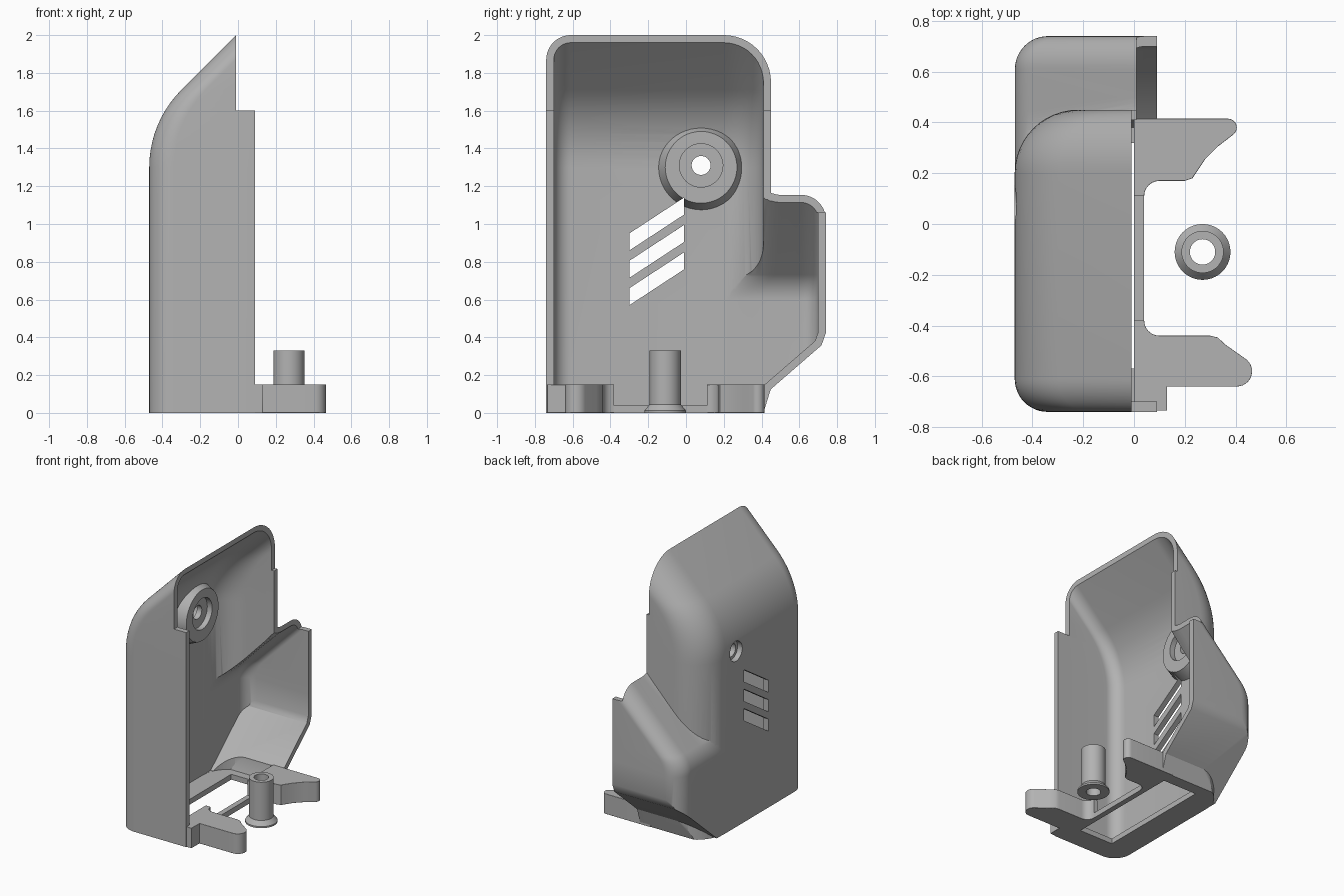
import bpy, bmesh
from math import sin, cos, tan, radians, sqrt, pi
from mathutils import Vector

if "Cube" in bpy.data.objects:
    bpy.data.objects.remove(bpy.data.objects["Cube"], do_unlink=True)

grey = bpy.data.materials.new("plain grey")
grey.use_nodes = True
grey.diffuse_color = (0.45, 0.45, 0.45, 1)
grey.node_tree.nodes["Principled BSDF"].inputs["Base Color"].default_value = grey.diffuse_color

BACK, RIGHT, LEFT, EXT = -0.47, -0.74, 0.45, 0.74   # outer limits of the shell
R_SMALL, R_BIG, WALL, FAR = 0.13, 0.25, 0.04, 0.7


def finish(bm, name):
    bmesh.ops.recalc_face_normals(bm, faces=bm.faces)
    mesh = bpy.data.meshes.new(name)
    bm.to_mesh(mesh)
    bm.free()
    ob = bpy.data.objects.new(name, mesh)
    bpy.context.collection.objects.link(ob)
    mesh.materials.append(grey)
    return ob


def loft(name, rings, cuts=()):
    """Capped solid through rings of points, optionally trimmed by planes."""
    bm = bmesh.new()
    rows = [[bm.verts.new(p) for p in ring] for ring in rings]
    n = len(rows[0])
    for a, b in zip(rows, rows[1:]):
        for i in range(n):
            j = (i + 1) % n
            bm.faces.new((a[i], a[j], b[j], b[i]))
    bm.faces.new(rows[0])
    bm.faces.new(rows[-1])
    bmesh.ops.recalc_face_normals(bm, faces=bm.faces)
    bmesh.ops.triangulate(bm, faces=bm.faces)
    for co, no in cuts:
        bmesh.ops.bisect_plane(bm, geom=bm.verts[:] + bm.edges[:] + bm.faces[:],
                               plane_co=co, plane_no=no, clear_outer=True)
        bmesh.ops.holes_fill(bm, edges=[e for e in bm.edges if e.is_boundary])
    return finish(bm, name)


def box(name, x0, x1, y0, y1, z0, z1):
    return loft(name, [[(x0, y0, z), (x1, y0, z), (x1, y1, z), (x0, y1, z)] for z in (z0, z1)])


def disc(name, x0, x1, r0, r1, y, z):
    """Round bar along x."""
    return loft(name, [[(x, y + r * cos(k * pi / 24), z + r * sin(k * pi / 24)) for k in range(48)]
                       for x, r in ((x0, r0), (x1, r1))])


def combine(ob, other, op):
    mod = ob.modifiers.new(op, 'BOOLEAN')
    mod.operation, mod.solver, mod.object = op, 'EXACT', other
    bpy.context.view_layer.objects.active = ob
    bpy.ops.object.modifier_apply(modifier=mod.name)
    bpy.data.objects.remove(other, do_unlink=True)


def arc(cx, cy, r, a0, a1, n=12):
    angles = [radians(a0 + (a1 - a0) * i / n) for i in range(n + 1)]
    return [(cx + r * cos(a), cy + r * sin(a)) for a in angles]


def leaning_path(z0, bend, tangent):
    """(z, x shift): straight up, then curving into a 45 degree lean."""
    r = tangent / tan(radians(22.5))
    turn = [radians(45 * i / 10) for i in range(11)]
    return ([(z0, 0)] + [(bend - tangent + r * sin(a), r * (1 - cos(a))) for a in turn]
            + [(bend + FAR, FAR)])


def body_section(dx, t):
    x = BACK + t + dx
    return ([(FAR + t, RIGHT + t)]
            + arc(BACK + R_SMALL + dx, RIGHT + R_SMALL, R_SMALL - t, 270, 180)
            + arc(BACK + R_BIG + dx, LEFT - R_BIG, R_BIG - t, 180, 90)
            + [(FAR + t, LEFT - t)])


def side_y(x, t):
    """Height of the body's rounded left side at x."""
    d, r = min(0, x - BACK - R_BIG), R_BIG - t
    return LEFT - R_BIG + sqrt(max(0, r * r - d * d))


def bulge_section(dx, t):
    xb, r = BACK + t + dx + 0.001, 0.09 + t
    xs = max(xb - r, BACK + t + 0.001)
    start = Vector((xs, side_y(xs, t) - 0.01))
    knee = Vector((xb, side_y(xb, t)))
    end = knee + Vector((0, r))
    blend = []
    for i in range(11):
        u = i / 10
        blend.append(tuple(start * (1 - u) ** 2 + knee * 2 * u * (1 - u) + end * u * u))
    return ([(FAR + t, 0), (xs, 0)] + blend
            + arc(xb + R_SMALL - t, EXT - R_SMALL, R_SMALL - t, 180, 90)
            + [(FAR + t, EXT - t)])


def trims(t, planes):
    out = []
    for y, z, ny, nz in planes:
        no = Vector((0, ny, nz)).normalized()
        out.append((Vector((0, y, z)) - no * t, no))
    return out


def hull(name, t):
    """Solid of main body plus side bulge, shrunk inward by t."""
    body = loft(name, [[(x, y, z) for x, y in body_section(dx, t)]
                       for z, dx in leaning_path(t, 1.54, 0.24)],
                trims(t, [(0.41, 0, 0.13, -0.04)]))
    bulge = loft("bulge", [[(x, y, z) for x, y in bulge_section(dx, t)]
                           for z, dx in leaning_path(t + 0.001, 0.675, 0.08)],
                 trims(t, [(0.42, 0.10, 0.26, -0.30), (0.72, 0.365, 0.085, -0.03)]))
    combine(body, bulge, 'UNION')
    return body


# Hollow shell, with a raised mount left standing in the cavity
shell = hull("cover_shell", 0)
cavity = hull("cavity", WALL)
combine(cavity, disc("mount", -0.6, -0.35, 0.30, 0.19, 0.08, 1.30), 'DIFFERENCE')
combine(shell, cavity, 'DIFFERENCE')

# Stepped open side, floor notch and floor window, screw seat
cutters = [
    box("cut", 0.09, 2, -2, 2, -1, 3),
    box("cut", -0.01, 2, -2, 2, 1.6, 3),
    box("cut", 0.01, 2, 0.3, 2, 1.06, 3),
    box("cut", 0.04, 2, -0.44, 0.17, -1, 0.2),
    box("cut", -0.28, 0, -0.57, 0.32, -1, 0.2),
    disc("cut", -0.39, 0, 0.115, 0.115, 0.08, 1.31),
    disc("cut", -0.6, -0.43, 0.073, 0.073, 0.08, 1.31),
    disc("cut", -0.6, 0, 0.05, 0.05, 0.08, 1.31),
]
# Slanted ventilation slots
for z in (0.71, 0.855, 1.0):
    cutters.append(loft("cut", [[(x, -0.30, z - 0.14), (x, -0.01, z + 0.05),
                                 (x, -0.01, z + 0.14), (x, -0.30, z - 0.05)] for x in (-0.6, -0.3)]))
for c in cutters:
    combine(shell, c, 'DIFFERENCE')


# Clip feet
def foot(name, outline):
    ob = loft(name, [[(x, y, z) for x, y in outline] for z in (0, 0.15)])
    bev = ob.modifiers.new("soft edges", 'BEVEL')
    bev.width, bev.segments, bev.limit_method, bev.angle_limit = 0.008, 2, 'ANGLE', radians(50)
    return ob


front_foot = foot("front_foot", [(0.0, -0.735), (0.13, -0.735), (0.13, -0.64)]
                  + arc(0.405, -0.58, 0.06, -90, 50)
                  + [(0.36, -0.475), (0.33, -0.447), (0.30, -0.44)]
                  + arc(0.10, -0.38, 0.06, 270, 180, 6) + [(0.0, -0.38)])
rear_foot = foot("rear_foot", [(0.0, 0.11)] + arc(0.10, 0.11, 0.06, 180, 90, 6)
                 + [(0.20, 0.17), (0.23, 0.18), (0.25, 0.21), (0.28, 0.255), (0.33, 0.305)]
                 + arc(0.37, 0.38, 0.035, -50, 90, 8) + [(0.0, 0.415)])

# Loose spacer tube with a flared foot
bm = bmesh.new()
profile = [(0.05, 0), (0.11, 0), (0.11, 0.012), (0.083, 0.045), (0.083, 0.33), (0.05, 0.33)]
vs = [bm.verts.new((0.27 + r, -0.11, z)) for r, z in profile]
es = [bm.edges.new((vs[i - 1], vs[i])) for i in range(len(vs))]
bmesh.ops.spin(bm, geom=vs + es, cent=(0.27, -0.11, 0), axis=(0, 0, 1), angle=2 * pi, steps=40)
bmesh.ops.remove_doubles(bm, verts=bm.verts, dist=0.0005)
spacer = finish(bm, "spacer_tube")

for ob in (shell, front_foot, rear_foot, spacer):
    bpy.ops.object.select_all(action='DESELECT')
    ob.select_set(True)
    bpy.context.view_layer.objects.active = ob
    bpy.ops.object.shade_smooth_by_angle(angle=radians(30))
